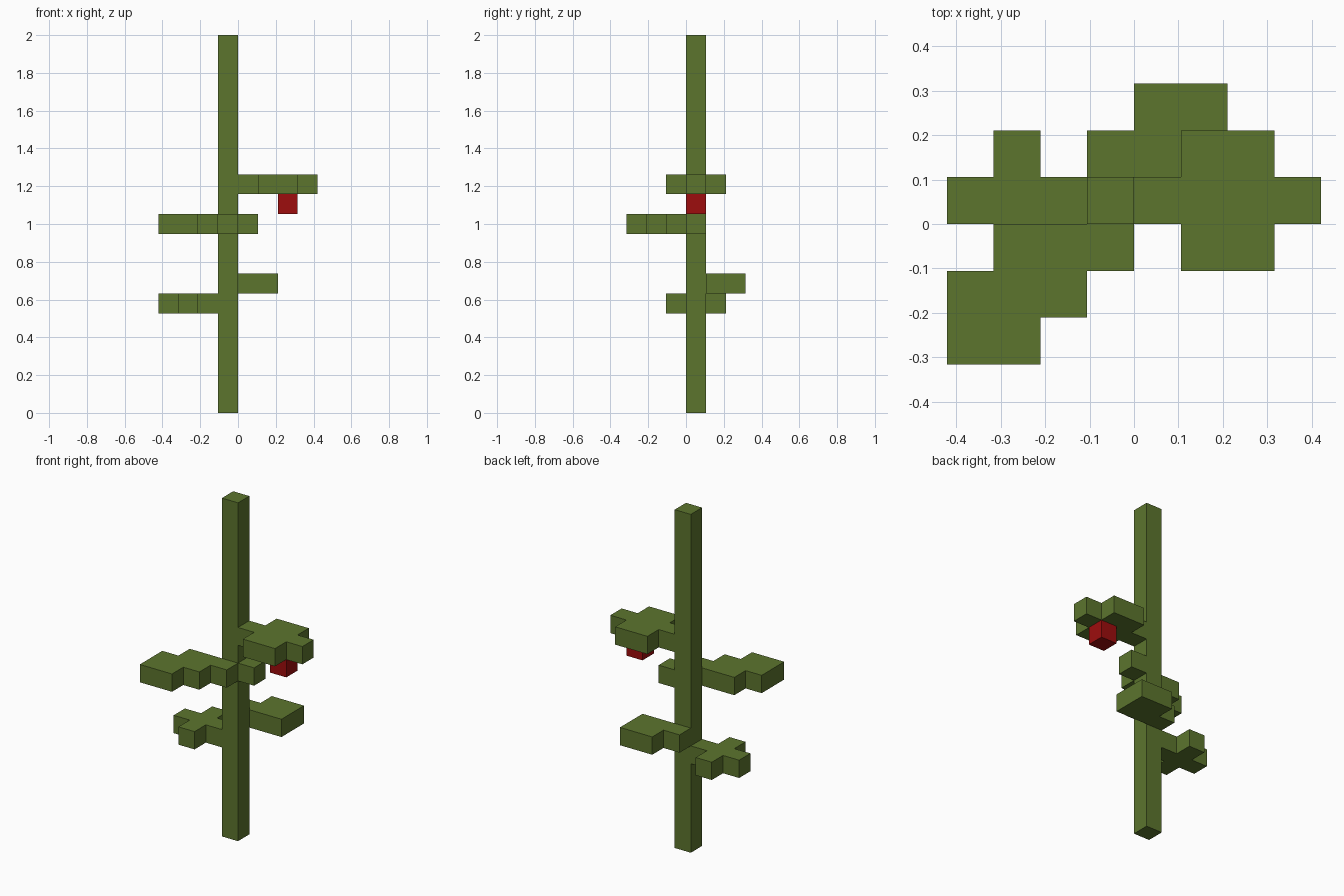
import bpy
import bmesh

cube = bpy.data.objects.get("Cube")
if cube:
    bpy.data.objects.remove(cube, do_unlink=True)

UNIT = 2 / 19  # the whole plant sits on a grid, 19 cells tall


def material(name, colour):
    mat = bpy.data.materials.new(name)
    mat.use_nodes = True
    mat.diffuse_color = colour
    mat.node_tree.nodes["Principled BSDF"].inputs["Base Color"].default_value = colour
    return mat


def prism(name, outline, bottom, height, mat):
    """Extrude a counter-clockwise outline, in grid cells, straight up."""
    bm = bmesh.new()
    base = bm.faces.new([bm.verts.new((x * UNIT, y * UNIT, bottom * UNIT)) for x, y in outline])
    top = bmesh.ops.extrude_face_region(bm, geom=[base], use_keep_orig=True)["geom"]
    verts = [v for v in top if isinstance(v, bmesh.types.BMVert)]
    bmesh.ops.translate(bm, verts=verts, vec=(0, 0, height * UNIT))
    bmesh.ops.recalc_face_normals(bm, faces=bm.faces[:])
    mesh = bpy.data.meshes.new(name)
    bm.to_mesh(mesh)
    bm.free()
    mesh.materials.append(mat)
    obj = bpy.data.objects.new(name, mesh)
    bpy.context.collection.objects.link(obj)
    return obj


def square(x, y):
    return [(x, y), (x + 1, y), (x + 1, y + 1), (x, y + 1)]


green = material("leaf_green", (0.107, 0.178, 0.027, 1))
red = material("berry_red", (0.34, 0.004, 0.004, 1))

# Stem and the short stub beside it
prism("stem", square(-1, 0), 0, 19, green)
prism("stem_stub", square(0, 0), 9, 1, green)

# Cross-shaped low leaf
prism("low_leaf", [(-4, 0), (-3, 0), (-3, -1), (-2, -1), (-2, 0), (-1, 0),
                   (-1, 1), (-2, 1), (-2, 2), (-3, 2), (-3, 1), (-4, 1)], 5, 1, green)

# Rear leaf
prism("rear_leaf", [(-1, 1), (2, 1), (2, 3), (0, 3), (0, 2), (-1, 2)], 6, 1, green)

# Stepped diagonal front leaf
prism("front_leaf", [(-3, 0), (-3, -1), (-4, -1), (-4, -3), (-2, -3),
                     (-2, -2), (-1, -2), (-1, -1), (0, -1), (0, 0)], 9, 1, green)

# Upper leaf with the berry hanging beneath it
prism("upper_leaf", [(0, 0), (1, 0), (1, -1), (3, -1), (3, 0), (4, 0),
                     (4, 1), (3, 1), (3, 2), (1, 2), (1, 1), (0, 1)], 11, 1, green)
prism("berry", square(2, 0), 10, 1, red)
